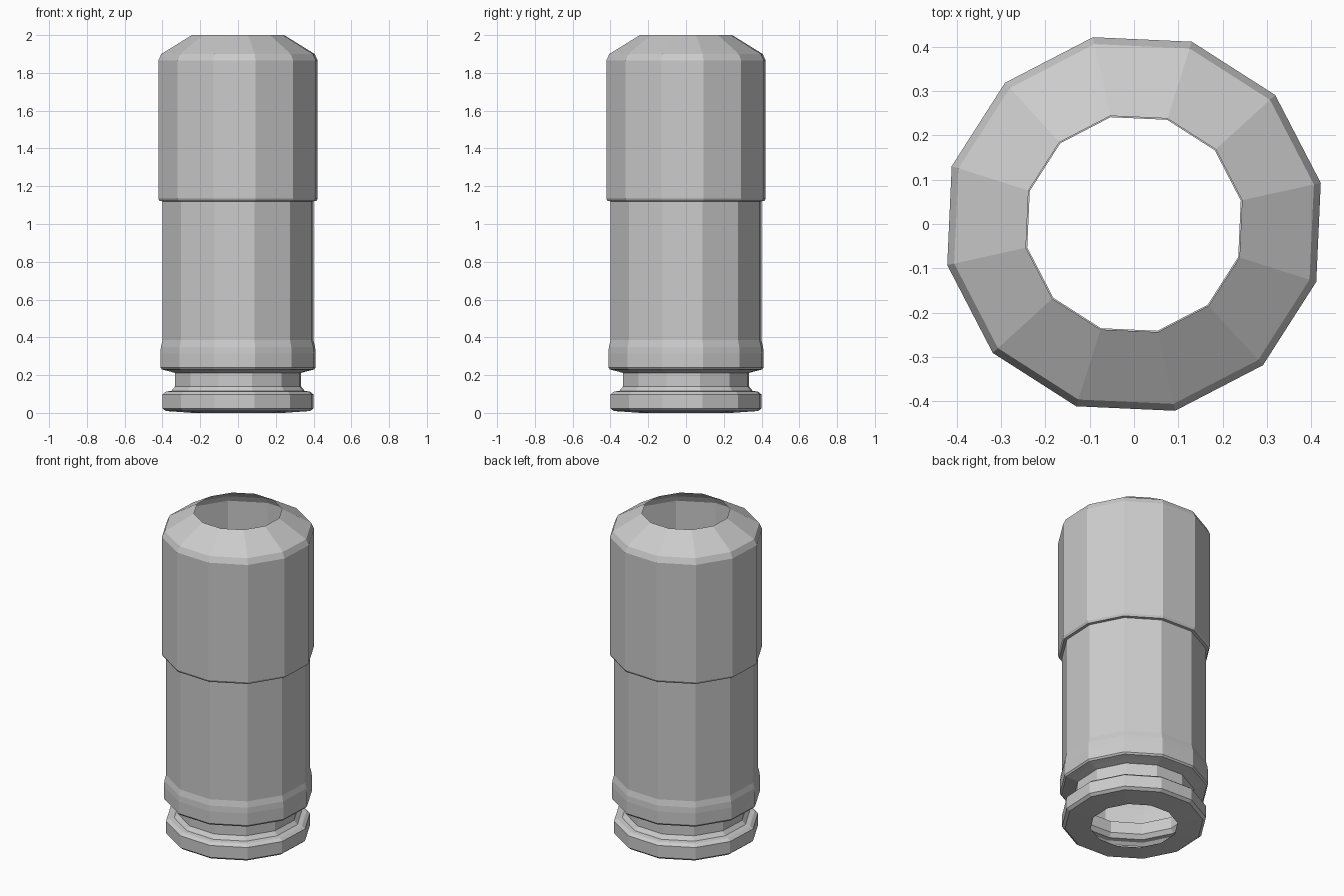
import bpy, bmesh
from math import cos, sin, pi, radians

if "Cube" in bpy.data.objects:
    bpy.data.objects.remove(bpy.data.objects["Cube"])

SIDES = 12
TWIST = radians(12.4)


def lathe(name, profile):
    """Open faceted shell turned from (radius, height) points."""
    bm = bmesh.new()
    rings = []
    for r, z in profile:
        rings.append([bm.verts.new((r * cos(TWIST + 2 * pi * i / SIDES),
                                    r * sin(TWIST + 2 * pi * i / SIDES), z))
                      for i in range(SIDES)])
    for a, b in zip(rings, rings[1:]):
        for i in range(SIDES):
            j = (i + 1) % SIDES
            bm.faces.new((a[i], a[j], b[j], b[i]))
    mesh = bpy.data.meshes.new(name)
    bm.to_mesh(mesh)
    bm.free()
    obj = bpy.data.objects.new(name, mesh)
    bpy.context.collection.objects.link(obj)
    return obj


# Base flange with open underside and the narrow groove above it
lathe("base_flange", [
    (0.247, 0.0), (0.392, 0.01), (0.409, 0.024), (0.409, 0.098),
    (0.39, 0.113), (0.362, 0.116), (0.342, 0.14), (0.342, 0.212),
    (0.38, 0.222)])

# Main tube with the slightly swollen lower collar
lathe("lower_tube", [
    (0.38, 0.222), (0.413, 0.23), (0.421, 0.24), (0.421, 0.315),
    (0.418, 0.35), (0.409, 0.385), (0.409, 1.12)])

# Wider upper sleeve with chamfered, open mouth
lathe("upper_sleeve", [
    (0.409, 1.12), (0.425, 1.122), (0.432, 1.135), (0.432, 1.865),
    (0.416, 1.9), (0.25, 2.0)])
